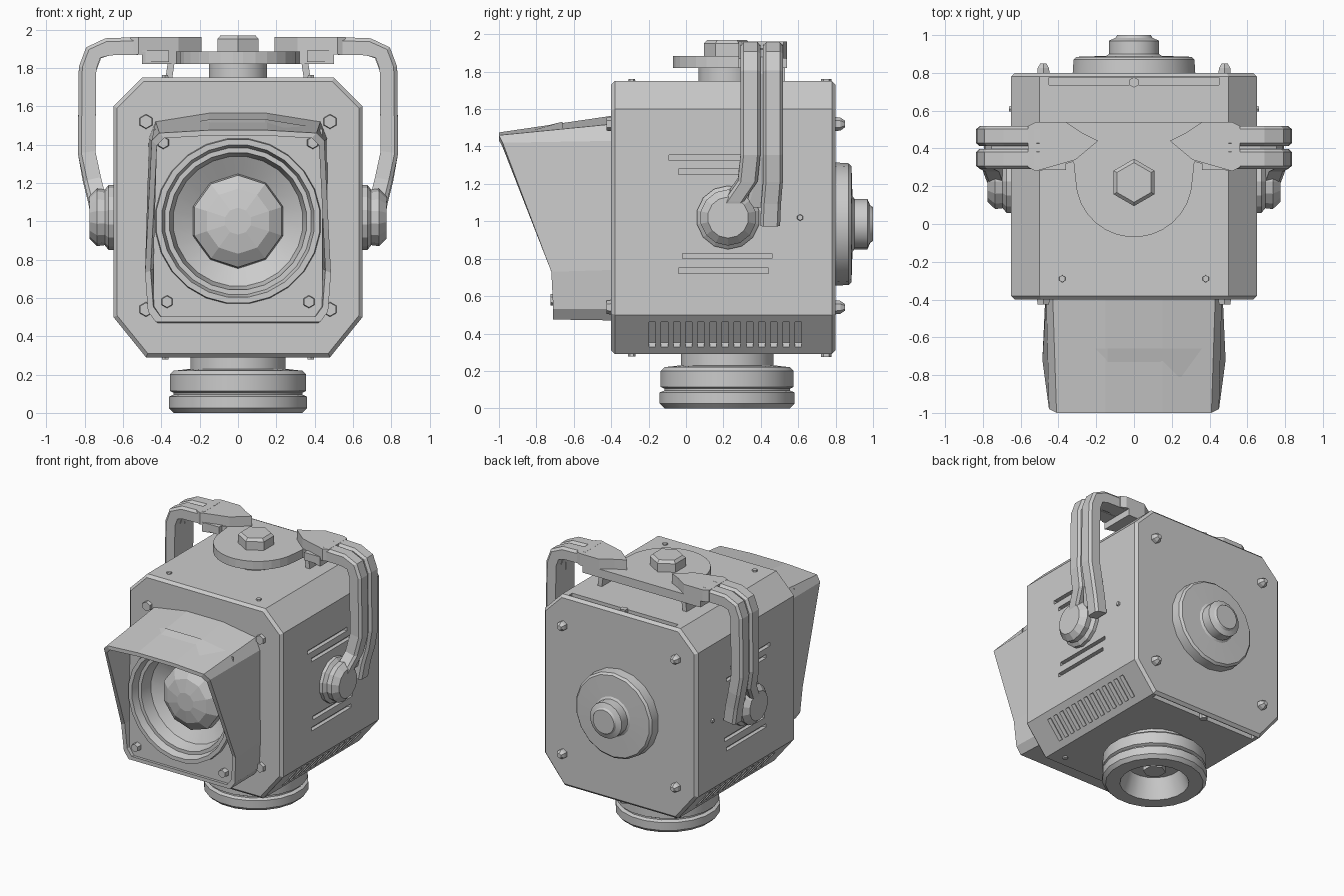
import bpy, bmesh
from math import sin, cos, pi, radians
from mathutils import Vector, Matrix

if "Cube" in bpy.data.objects:
    bpy.data.objects.remove(bpy.data.objects["Cube"])


def finish(name, bm, mirror=False, smooth=False):
    bmesh.ops.recalc_face_normals(bm, faces=bm.faces[:])
    me = bpy.data.meshes.new(name)
    bm.to_mesh(me)
    bm.free()
    ob = bpy.data.objects.new(name, me)
    bpy.context.collection.objects.link(ob)
    if mirror:
        ob.modifiers.new("Mirror", 'MIRROR')
    if smooth:
        bpy.ops.object.select_all(action='DESELECT')
        ob.select_set(True)
        bpy.context.view_layer.objects.active = ob
        bpy.ops.object.shade_smooth_by_angle(angle=radians(30))
    return ob


def skin(bm, rings, caps=(True, True)):
    """Join equal-length closed rings of points with quads."""
    vs = [[bm.verts.new(p) for p in r] for r in rings]
    n = len(vs[0])
    for a, b in zip(vs, vs[1:]):
        for i in range(n):
            j = (i + 1) % n
            bm.faces.new((a[i], a[j], b[j], b[i]))
    if caps[0]:
        bm.faces.new(vs[0])
    if caps[1]:
        bm.faces.new(vs[-1])


def lathe(bm, axis, centre, profile, segs, caps=(True, True)):
    """Turn (radius, offset) pairs around an axis through centre."""
    c = Vector(centre)
    rings = []
    for r, h in profile:
        ring = []
        for i in range(segs):
            a = 2 * pi * (i + 0.5) / segs
            u, v = r * cos(a), r * sin(a)
            ring.append(c + Vector({'X': (h, u, v), 'Y': (u, h, v), 'Z': (u, v, h)}[axis]))
        rings.append(ring)
    skin(bm, rings, caps)


def box(bm, centre, size, rot_y=0):
    m = Matrix.Translation(centre) @ Matrix.Rotation(radians(rot_y), 4, 'Y') @ Matrix.Diagonal((*size, 1))
    bmesh.ops.create_cube(bm, size=1, matrix=m)


def sweep(bm, path, half_y, half_t):
    """Rectangular bar following a path, kept square to y."""
    pts = [Vector(p) for p in path]
    rings = []
    for i, p in enumerate(pts):
        ds = [Vector((b.x - a.x, 0, b.z - a.z)).normalized()
              for a, b in zip(pts[max(i - 1, 0):i + 1], pts[max(i - 1, 0) + 1:i + 2])]
        if len(pts[i:]) > 1:
            q = pts[i + 1] - p
            ds.append(Vector((q.x, 0, q.z)).normalized())
        t = sum(ds, Vector()).normalized()
        n, y = Vector((-t.z, 0, t.x)) * half_t, Vector((0, half_y, 0))
        rings.append([p + n + y * 0.7, p + n * 0.6 + y, p - n + y,
                      p - n - y, p + n * 0.6 - y, p + n - y * 0.7])
    skin(bm, rings)


# Housing: eight-sided box
half = [(0.48, 0.29), (0.65, 0.5), (0.65, 1.6), (0.5, 1.75)]
octagon = half + [(-x, z) for x, z in reversed(half)]
bm = bmesh.new()
skin(bm, [[(x, y, z) for x, z in octagon] for y in (-0.4, 0.8)])
housing = finish("housing", bm)
bev = housing.modifiers.new("Bevel", 'BEVEL')
bev.width, bev.segments, bev.limit_method, bev.angle_limit = 0.02, 1, 'ANGLE', radians(60)

# Cutter: side slits, lower vents and the seam before the back panel
bm = bmesh.new()
for s in (-1, 1):
    for y, z in ((0.15, 1.34), (0.2, 1.265), (0.22, 0.815), (0.2, 0.735)):
        box(bm, (s * 0.65, y, z), (0.06, 0.48, 0.028))
    for i in range(13):
        box(bm, (s * 0.565, -0.18 + i * 0.065, 0.395), (0.17, 0.035, 0.07), -51 * s)
for z in (0.29, 1.75):
    box(bm, (0, 0.755, z), (0.9, 0.04, 0.08))
cutter = finish("vent_cutter", bm)
cutter.hide_render = True
cutter.display_type = 'WIRE'
cut = housing.modifiers.new("Vents", 'BOOLEAN')
cut.object, cut.operation, cut.solver = cutter, 'DIFFERENCE', 'EXACT'

# Visor hood: x_back, z_back, x_front, y_front, z_front for the right half
hood = [(0.42, 0.47, 0.43, -0.71, 0.475), (0.46, 0.53, 0.47, -0.71, 0.53),
        (0.47, 0.74, 0.485, -0.72, 0.73), (0.465, 1.43, 0.45, -0.98, 1.42),
        (0.43, 1.52, 0.41, -1.0, 1.46), (0.15, 1.565, 0.15, -1.0, 1.475)]
hood += [(-a, b, -c, d, e) for a, b, c, d, e in reversed(hood)]


def inset(x, z):
    return x * 0.94, 0.97 + (z - 0.97) * 0.945


bm = bmesh.new()
back, front, lip, inner = [], [], [], []
for xb, zb, xf, yf, zf in hood:
    back.append((xb, -0.39, zb))
    front.append((xf, yf, zf))
    x, z = inset(xf, zf)
    lip.append((x, yf, z))
    x, z = inset(xb, zb)
    inner.append((x, -0.66, z))
skin(bm, [back, front, lip, inner], (False, False))
finish("visor_hood", bm)

# Bezel panel: square plate with a round opening
bm = bmesh.new()
square, circle, sunk = [], [], []
for i in range(32):
    c, s = cos(i * pi / 16), sin(i * pi / 16)
    m = max(abs(c), abs(s))
    square.append((0.44 * c / m, -0.685, 0.99 + 0.49 * s / m))
    circle.append((0.42 * c, -0.685, 1 + 0.42 * s))
    sunk.append((0.42 * c, -0.45, 1 + 0.42 * s))
skin(bm, [square, circle, sunk], (False, False))
finish("bezel_panel", bm)

# Lens ring, reflector bowl and faceted bulb
bm = bmesh.new()
lathe(bm, 'Y', (0, 0, 1), [(0.435, -0.68), (0.43, -0.715), (0.4, -0.715), (0.385, -0.66), (0.36, -0.66),
                           (0.34, -0.57), (0.22, -0.5)], 24, (False, True))
finish("lens_ring", bm, smooth=True)
bm = bmesh.new()
lathe(bm, 'Y', (0, 0, 1), [(0.25, -0.49), (0.24, -0.57), (0.17, -0.62), (0.07, -0.64)], 10)
finish("bulb", bm)

# Back disc and hub
bm = bmesh.new()
lathe(bm, 'Y', (0, 0, 0.985), [(0.33, 0.79), (0.325, 0.87), (0.31, 0.885), (0.15, 0.89),
                               (0.135, 0.9), (0.135, 0.97), (0.1, 0.985), (0.09, 1.0)], 18)
finish("back_disc", bm, smooth=True)

# Base: neck, grooved foot, hollow underside
bm = bmesh.new()
lathe(bm, 'Z', (0, 0.22, 0), [(0.25, 0.31), (0.25, 0.23), (0.34, 0.22), (0.36, 0.2), (0.36, 0.115), (0.34, 0.105),
                              (0.34, 0.095), (0.365, 0.085), (0.365, 0.025), (0.34, 0), (0.24, 0), (0.19, 0.15)], 20)
finish("base_foot", bm, smooth=True)
bm = bmesh.new()
lathe(bm, 'Z', (0, 0.22, 0), [(0.08, 0.16), (0.08, 0.09)], 6)
finish("base_nut", bm)

# Top mount: neck, tongue-shaped plate, legs and hex nut
bm = bmesh.new()
lathe(bm, 'Z', (0, 0.22, 0), [(0.155, 1.74), (0.155, 1.83)], 16)
finish("mount_neck", bm, smooth=True)
bm = bmesh.new()
arc = [(0.31 * sin(a), 0.24 - 0.31 * cos(a)) for a in [radians(5 + 12 * i) for i in range(8)]]
edge = arc + [(0.32, 0.33), (0.5, 0.28), (0.5, 0.54)]
edge += [(-x, y) for x, y in reversed(edge)]
skin(bm, [[(x, y, z) for x, y in edge] for z in (1.82, 1.885)])
finish("mount_plate", bm)
bm = bmesh.new()
box(bm, (0.355, 0.43, 1.785), (0.035, 0.2, 0.09), -8)
finish("mount_legs", bm, mirror=True)
bm = bmesh.new()
hexa = [(cos(radians(30 + 60 * i)), sin(radians(30 + 60 * i))) for i in range(6)]
skin(bm, [[(r * x, 0.22 + r * y, z) for x, y in hexa] for r, z in ((0.125, 1.87), (0.125, 1.95), (0.105, 1.97))])
finish("mount_nut", bm)

# Handle: clamp block, two rails and the web between them, mirrored
bm = bmesh.new()
outline = [(0.19, 0.44), (0.31, 0.34), (0.52, 0.28), (0.56, 0.3), (0.56, 0.52), (0.52, 0.54), (0.36, 0.54), (0.27, 0.48)]
skin(bm, [[(x, y, z) for x, y in outline] for z in (1.87, 1.945, 1.96)])
box(bm, (0.43, 0.41, 1.86), (0.14, 0.25, 0.06))
finish("handle_clamp", bm, mirror=True)
bm = bmesh.new()
top = [(0.5, 1.915), (0.68, 1.91), (0.755, 1.88), (0.785, 1.8), (0.79, 1.36)]
sweep(bm, [(x, 0.345, z) for x, z in top] + [(0.76, 0.33, 1.22), (0.735, 0.26, 1.12), (0.715, 0.22, 1.06)], 0.053, 0.046)
sweep(bm, [(x, 0.465, z) for x, z in top] + [(0.765, 0.465, 1.22), (0.735, 0.455, 1.1), (0.715, 0.45, 0.98)], 0.053, 0.046)
sweep(bm, [(x - 0.02, 0.405, z - 0.015) for x, z in top] + [(0.74, 0.4, 1.2), (0.71, 0.37, 1.08)], 0.05, 0.025)
finish("handle_arms", bm, mirror=True)

# Pivot knobs
bm = bmesh.new()
lathe(bm, 'X', (0, 0.225, 1.02), [(0.17, 0.64), (0.17, 0.675), (0.145, 0.695), (0.15, 0.735), (0.11, 0.775)], 14)
finish("pivot_knobs", bm, mirror=True)

# Bolts on the housing, bezel, sides and seams
bm = bmesh.new()
for z in (0.54, 1.52):
    lathe(bm, 'Y', (0.48, 0, z), [(0.04, -0.39), (0.035, -0.425)], 6)
    lathe(bm, 'Y', (0.48, 0, z), [(0.038, 0.79), (0.035, 0.825), (0.018, 0.85)], 6)
for x, z in ((0.37, 0.58), (0.39, 1.41)):
    lathe(bm, 'Y', (x, 0, z), [(0.035, -0.67), (0.03, -0.725)], 6)
for z in (0.29, 1.75):
    lathe(bm, 'Z', (0.38, -0.29, z), [(0.02, -0.012), (0.018, 0.012)], 6)
lathe(bm, 'X', (0, 0.61, 1.02), [(0.02, 0.64), (0.015, 0.662)], 6)
finish("bolts", bm, mirror=True)
bm = bmesh.new()
for z in (0.3, 1.735):
    lathe(bm, 'Z', (0, 0.75, z), [(0.028, -0.025), (0.028, 0.025)], 6)
finish("seam_bolts", bm)
